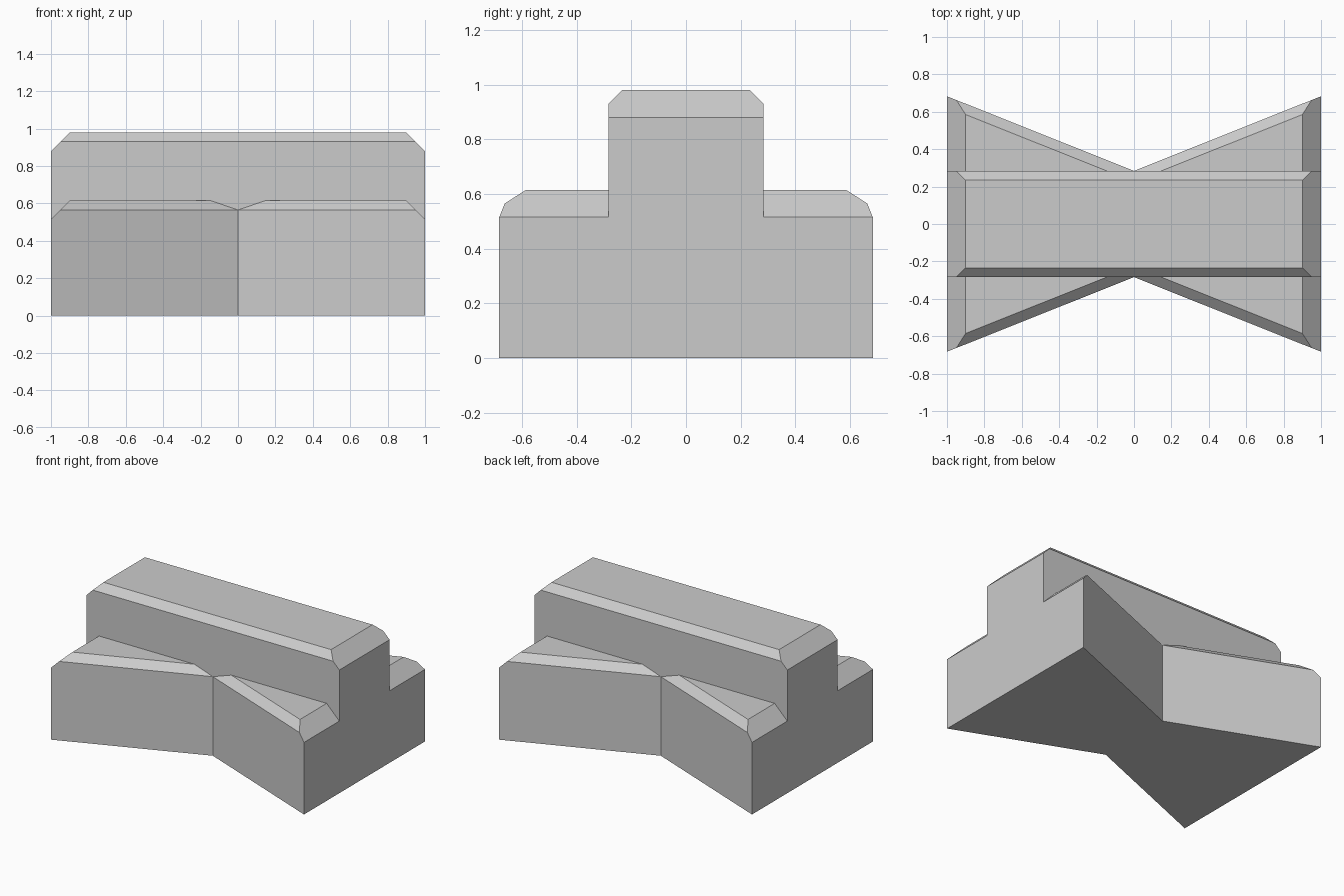
import bpy, bmesh
from mathutils import Vector

cube = bpy.data.objects.get("Cube")
if cube:
    bpy.data.objects.remove(cube, do_unlink=True)

HALF_WIDTH = 0.284   # half depth of the bar and of the waist
END_DEPTH = 0.683    # half depth of the flared ends
BASE_TOP, BAR_TOP = 0.615, 0.98
END_CUT, SIDE_CUT = 0.10, 0.05

grey = bpy.data.materials.new("plain grey")
grey.use_nodes = True
colour = (0.6, 0.6, 0.6, 1)
grey.diffuse_color = colour
grey.node_tree.nodes["Principled BSDF"].inputs["Base Color"].default_value = colour


def half_block(name, waist, end, bottom, top, side_run):
    """Chamfered half block from x = 0 to 1, mirrored into a whole one."""
    bm = bmesh.new()
    outline = [(0, -waist), (1, -end), (1, end), (0, waist)]
    base = bm.faces.new([bm.verts.new((x, y, bottom)) for x, y in outline])
    lifted = bmesh.ops.extrude_face_region(bm, geom=[base])["geom"]
    bmesh.ops.translate(bm, vec=(0, 0, top - bottom),
                        verts=[v for v in lifted if isinstance(v, bmesh.types.BMVert)])

    # Bevel planes: outer end, then the two long sides
    planes = [(Vector((1, 0, top - END_CUT)), Vector((1, 0, 1)))]
    for s in (-1, 1):
        out = Vector((waist - end, s, 0)).normalized()
        planes.append((Vector((0, s * waist, top - SIDE_CUT)),
                       out * SIDE_CUT + Vector((0, 0, side_run))))
    for point, normal in planes:
        cut = bmesh.ops.bisect_plane(bm, geom=bm.verts[:] + bm.edges[:] + bm.faces[:],
                                     plane_co=point, plane_no=normal, clear_outer=True)
        rim = [e for e in cut["geom_cut"] if isinstance(e, bmesh.types.BMEdge)]
        bmesh.ops.contextual_create(bm, geom=rim)

    # Open the middle so that the mirrored halves join
    middle = [f for f in bm.faces if all(abs(v.co.x) < 1e-5 for v in f.verts)]
    bmesh.ops.delete(bm, geom=middle, context='FACES')
    bmesh.ops.recalc_face_normals(bm, faces=bm.faces)
    if sum(f.normal.z * f.calc_area() for f in bm.faces if f.calc_center_median().z > top - 0.01) < 0:
        bmesh.ops.reverse_faces(bm, faces=bm.faces)

    mesh = bpy.data.meshes.new(name)
    bm.to_mesh(mesh)
    bm.free()
    mesh.materials.append(grey)
    obj = bpy.data.objects.new(name, mesh)
    bpy.context.collection.objects.link(obj)
    mirror = obj.modifiers.new("mirror", 'MIRROR')
    mirror.use_clip = True
    return obj


# Flared base with a narrow waist
half_block("flared_base", HALF_WIDTH, END_DEPTH, 0, BASE_TOP, 0.054)
# Straight bar standing on the base
half_block("upper_bar", HALF_WIDTH, HALF_WIDTH, BASE_TOP - END_CUT, BAR_TOP, 0.05)
